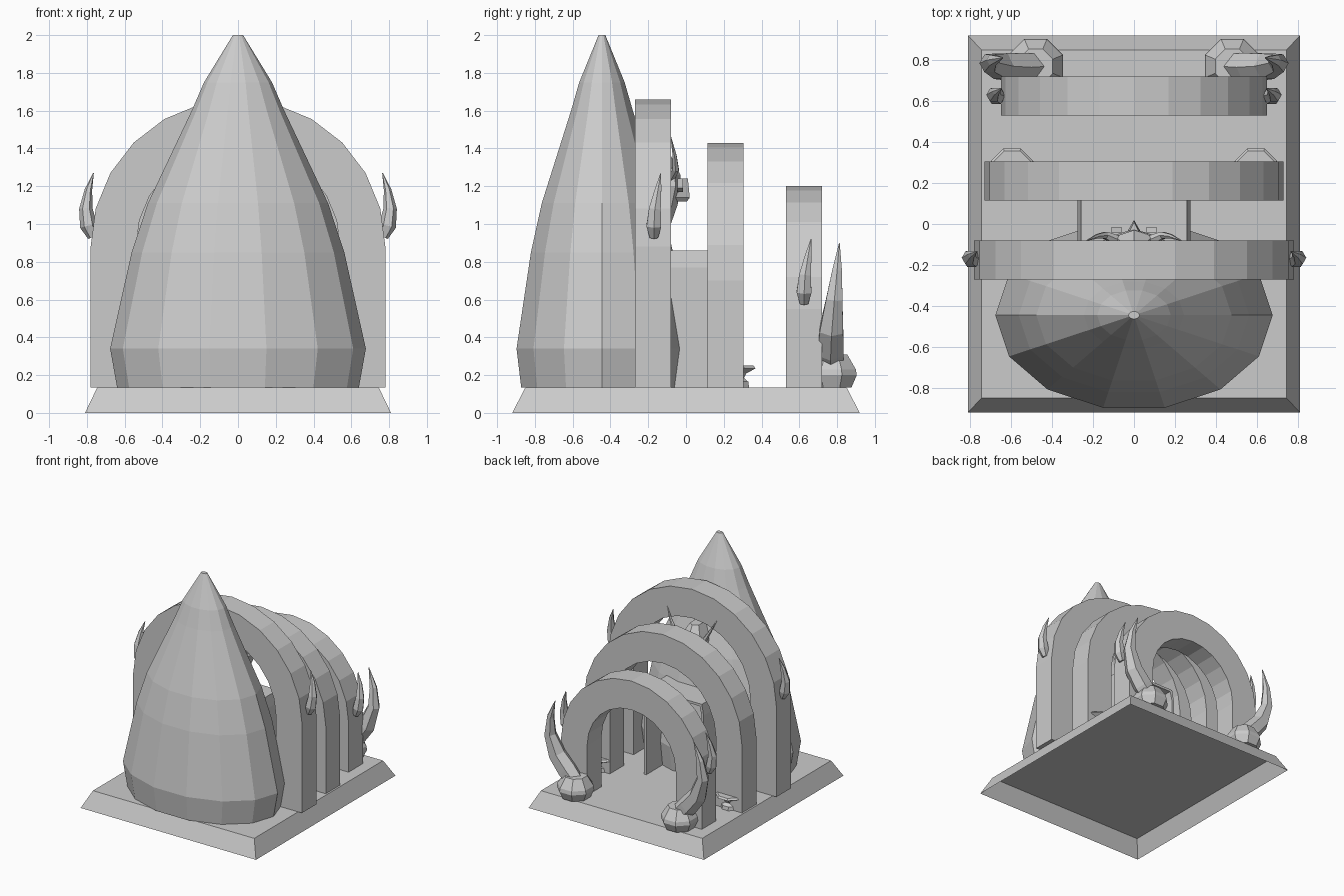
import bpy, bmesh
from math import sin, cos, pi
from mathutils import Vector

cube = bpy.data.objects.get("Cube")
if cube:
    bpy.data.objects.remove(cube)

stone = bpy.data.materials.new("stone_grey")
stone.use_nodes = True
GREY = (0.6, 0.6, 0.6, 1)
stone.diffuse_color = GREY
stone.node_tree.nodes["Principled BSDF"].inputs["Base Color"].default_value = GREY

FLOOR = 0.135


def finish(name, bm):
    bmesh.ops.recalc_face_normals(bm, faces=bm.faces)
    mesh = bpy.data.meshes.new(name)
    bm.to_mesh(mesh)
    bm.free()
    mesh.materials.append(stone)
    obj = bpy.data.objects.new(name, mesh)
    bpy.context.collection.objects.link(obj)
    return obj


def loft(name, rings, cap_start=True, cap_end=True):
    """Bridge a list of equal-length point rings."""
    bm = bmesh.new()
    rows = [[bm.verts.new(p) for p in ring] for ring in rings]
    n = len(rows[0])
    for a, b in zip(rows, rows[1:]):
        for i in range(n):
            j = (i + 1) % n
            bm.faces.new((a[i], a[j], b[j], b[i]))
    if cap_start:
        bm.faces.new(rows[0])
    if cap_end:
        bm.faces.new(rows[-1])
    return finish(name, bm)


def lathe(name, centre, profile, sides, squash=1.0, turn=0.0):
    cx, cy = centre
    angles = [turn + 2 * pi * i / sides for i in range(sides)]
    return loft(name, [[(cx + r * cos(a), cy + r * squash * sin(a), z) for a in angles]
                       for r, z in profile])


def extrude(name, outline, y0, y1):
    """Extrude an x-z outline along y."""
    return loft(name, [[(x, y, z) for x, z in outline] for y in (y0, y1)])


def horn(name, path, radii, sides=6):
    pts = [Vector(p) for p in path]
    rings = []
    for i, (p, r) in enumerate(zip(pts, radii)):
        tangent = (pts[min(i + 1, len(pts) - 1)] - pts[max(i - 1, 0)]).normalized()
        u = tangent.cross(Vector((0, 1, 0))).normalized()
        v = tangent.cross(u)
        rings.append([p + r * (u * cos(2 * pi * k / sides) + v * sin(2 * pi * k / sides))
                      for k in range(sides)])
    return loft(name, rings)


def arch_outline(outer, inner, spring, bottom, steps=12):
    """Horseshoe outline: straight legs with a round top."""
    def half(r):
        arc = [(r * cos(pi * i / steps), spring + r * sin(pi * i / steps))
               for i in range(steps + 1)]
        return [(r, bottom)] + arc + [(-r, bottom)]
    return half(outer) + half(inner)[::-1]


def arch(name, outer, spring, y0, y1, thick=0.24):
    outline = arch_outline(outer, outer - thick, spring, FLOOR)
    half = len(outline) // 2
    bm = bmesh.new()
    rows = [[bm.verts.new((x, y, z)) for x, z in outline] for y in (y0, y1)]
    n = len(outline)
    for i in range(n):
        j = (i + 1) % n
        bm.faces.new((rows[0][i], rows[0][j], rows[1][j], rows[1][i]))
    for row in rows:
        for i in range(half - 1):
            bm.faces.new((row[i], row[i + 1], row[n - 2 - i], row[n - 1 - i]))
    return finish(name, bm)


# Base plinth: sloped sides, open underneath
def rect(hx, hy, z):
    return [(-hx, -hy, z), (hx, -hy, z), (hx, hy, z), (-hx, hy, z)]


loft("base_plinth", [rect(0.81, 0.92, 0), rect(0.745, 0.85, FLOOR)], cap_start=False)

# Pointed oval hood at the front
lathe("pointed_hood", (0, -0.445),
      [(0.64, FLOOR), (0.677, 0.34), (0.563, 0.85), (0.477, 1.11),
       (0.245, 1.6), (0.18, 1.75), (0.027, 2.0)], 14, squash=0.685)

# Three rib arches, shrinking to the back
arch("front_arch", 0.78, 0.88, -0.27, -0.08)
arch("middle_arch", 0.73, 0.70, 0.115, 0.305)
arch("back_arch", 0.65, 0.55, 0.53, 0.72)

# Entrance passage with thin walls and a flat roof
t = 0.02
extrude("passage", [(-0.275, FLOOR), (-0.275, 0.77), (-0.258, 0.86), (0.258, 0.86),
                    (0.275, 0.77), (0.275, FLOOR), (0.275 - t, FLOOR), (0.275 - t, 0.77),
                    (0.258 - t, 0.86 - t), (t - 0.258, 0.86 - t), (t - 0.275, 0.77),
                    (t - 0.275, FLOOR)], -0.12, 0.16)

# Paired parts on both sides
for s, side in ((1, "left"), (-1, "right")):
    # Claws on the arch flanks
    for label, x, y, z in (("front", 0.77, -0.17, 0.93), ("back", 0.65, 0.625, 0.58)):
        horn(f"{label}_arch_claw_{side}",
             [(s * x, y, z), (s * (x + 0.022), y, z + 0.06), (s * (x + 0.035), y + 0.005, z + 0.15),
              (s * (x + 0.022), y + 0.022, z + 0.25), (s * (x - 0.005), y + 0.037, z + 0.34)],
             [0.025, 0.045, 0.036, 0.02, 0.002])

    # Tusk growing out of a faceted socket
    lathe(f"tusk_socket_{side}", (s * 0.48, 0.77),
          [(0.115, FLOOR), (0.145, 0.2), (0.14, 0.23), (0.09, 0.31)], 8, turn=pi / 8)
    horn(f"tusk_{side}",
         [(s * 0.47, 0.77, 0.24), (s * 0.56, 0.765, 0.33), (s * 0.65, 0.77, 0.44),
          (s * 0.705, 0.785, 0.6), (s * 0.69, 0.8, 0.75), (s * 0.64, 0.812, 0.9)],
         [0.07, 0.08, 0.072, 0.05, 0.03, 0.002])

    # Small pedestal dish by the middle arch
    lathe(f"pedestal_dish_{side}", (s * 0.595, 0.265),
          [(0.075, FLOOR), (0.07, 0.165), (0.045, 0.185), (0.06, 0.21),
           (0.112, 0.235), (0.1, 0.25)], 8, turn=pi / 8)

    # Ornament horns and eyes
    horn(f"ornament_horn_{side}",
         [(s * 0.06, -0.09, 1.24), (s * 0.14, -0.055, 1.29), (s * 0.18, -0.06, 1.36),
          (s * 0.23, -0.08, 1.46)], [0.03, 0.02, 0.012, 0.002])
    extrude(f"ornament_eye_{side}",
            [(s * 0.06, 1.17), (s * 0.11, 1.19), (s * 0.11, 1.24), (s * 0.06, 1.23)],
            -0.045, -0.015)

# Ornament head on the back of the hood: tapered mask with a beak
loft("ornament_head",
     [[(-w, -0.24, z), (w, -0.24, z), (w, y - 0.03, z), (0, y, z), (-w, y - 0.03, z)]
      for w, y, z in ((0.03, -0.08, 1.0), (0.07, -0.045, 1.1), (0.1, -0.025, 1.2),
                      (0.09, -0.03, 1.26), (0.04, -0.08, 1.36))])
loft("ornament_beak",
     [[(-w, -0.06, z), (w, -0.06, z), (0, y, z)]
      for w, y, z in ((0.02, 0.005, 1.12), (0.045, 0.02, 1.14), (0.035, 0.01, 1.24))])
